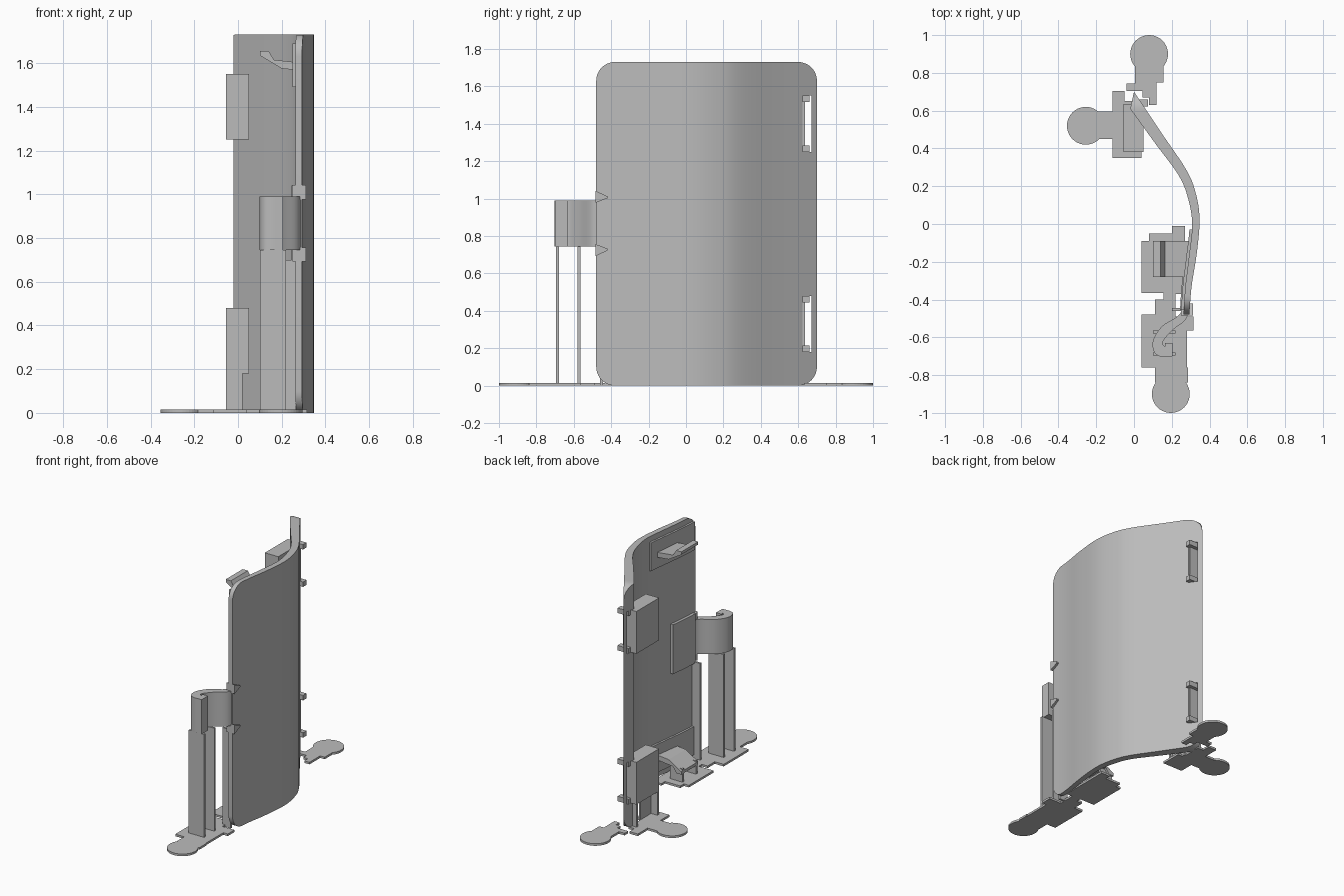
import bpy, bmesh, math
from mathutils import Vector

if "Cube" in bpy.data.objects:
    bpy.data.objects.remove(bpy.data.objects["Cube"])

grey = bpy.data.materials.new("plain_grey")
grey.diffuse_color = (0.5, 0.5, 0.5, 1)
grey.use_nodes = True
grey.node_tree.nodes["Principled BSDF"].inputs["Base Color"].default_value = grey.diffuse_color


def prism(name, pts, lo, hi, axis="z"):
    """Extrude a closed 2D outline along an axis (z: xy, y: xz, x: yz)."""
    place = {"z": lambda a, b, t: (a, b, t),
             "y": lambda a, b, t: (a, t, b),
             "x": lambda a, b, t: (t, a, b)}[axis]
    bm = bmesh.new()
    face = bm.faces.new([bm.verts.new(place(a, b, lo)) for a, b in pts])
    res = bmesh.ops.extrude_face_region(bm, geom=[face])
    shift = Vector(place(0, 0, hi - lo))
    bmesh.ops.translate(bm, vec=shift,
                        verts=[g for g in res["geom"] if isinstance(g, bmesh.types.BMVert)])
    bmesh.ops.recalc_face_normals(bm, faces=bm.faces[:])
    me = bpy.data.meshes.new(name)
    bm.to_mesh(me)
    bm.free()
    me.materials.append(grey)
    ob = bpy.data.objects.new(name, me)
    bpy.context.collection.objects.link(ob)
    return ob


def box(name, x0, x1, y0, y1, z0, z1):
    return prism(name, [(x0, y0), (x1, y0), (x1, y1), (x0, y1)], z0, z1)


def boolean(ob, cutter, op):
    """Apply a boolean and discard the cutter."""
    mod = ob.modifiers.new("cut", "BOOLEAN")
    mod.object, mod.operation, mod.solver = cutter, op, "EXACT"
    bpy.context.view_layer.objects.active = ob
    bpy.ops.object.modifier_apply(modifier=mod.name)
    bpy.data.objects.remove(cutter)


def smooth(ob, deg=30):
    bpy.ops.object.select_all(action="DESELECT")
    ob.select_set(True)
    bpy.context.view_layer.objects.active = ob
    bpy.ops.object.shade_smooth_by_angle(angle=math.radians(deg))


def spline(pts, n=6):
    """Catmull-Rom through the points."""
    p = [Vector(q) for q in pts]
    p = [2 * p[0] - p[1]] + p + [2 * p[-1] - p[-2]]
    out = []
    for i in range(1, len(p) - 2):
        a, b, c, d = p[i - 1:i + 3]
        for k in range(n):
            t = k / n
            out.append(0.5 * (2 * b + (c - a) * t + (2 * a - 5 * b + 4 * c - d) * t * t
                              + (3 * b - a - 3 * c + d) * t ** 3))
    return [tuple(v) for v in out + [p[-2]]]


def arc(cx, cy, r, a0, a1, n=10):
    return [(cx + r * math.cos(math.radians(a0 + (a1 - a0) * i / n)),
             cy + r * math.sin(math.radians(a0 + (a1 - a0) * i / n))) for i in range(n + 1)]


# Curved panel with rounded corners
outer = spline([(0, .70), (.14, .49), (.275, .29), (.325, .17), (.347, .03),
                (.333, -.15), (.305, -.33), (.293, -.48)])
inner = spline([(-.02, .61), (.11, .43), (.235, .26), (.285, .14), (.308, 0),
                (.29, -.18), (.272, -.33), (.262, -.48)])
panel = prism("panel", outer + inner[::-1], 0, 1.73)
R = 0.1
corners = (arc(.6, 1.63, R, 0, 90) + arc(-.38, 1.63, R, 90, 180)
           + arc(-.38, R, R, 180, 270) + arc(.6, R, R, 270, 360))
boolean(panel, prism("corner_cutter", corners, -1, 1, "x"), "INTERSECT")
for z in (0.18, 1.25):
    boolean(panel, box("slot_cutter", -.2, .3, .622, .672, z, z + .30), "DIFFERENCE")
smooth(panel)

# Back pads with small end hooks through the slots
for tag, z in (("lower", .18), ("upper", 1.25)):
    box(tag + "_pad", -.055, .05, .38, .635, z, z + .30)
    for end, h in (("bottom", z), ("top", z + .265)):
        box(f"{tag}_{end}_hook", -.01, .075, .622, .66, h, h + .035)


def inner_strip(name, y0, y1, z0, z1, t=.014):
    """Thin plate that follows the inner face of the panel."""
    side = [p for p in inner if y0 <= p[1] <= y1]
    return prism(name, [(x + .012, y) for x, y in side]
                 + [(x - t, y) for x, y in side[::-1]], z0, z1)


# Retainer plates and hooks on the inner face, mirrored top and bottom
hook = [(.10, 1.655), (.14, 1.655), (.165, 1.615), (.30, 1.60), (.30, 1.565),
        (.20, 1.575), (.10, 1.635)]
inner_strip("upper_retainer_plate", -.47, -.02, 1.49, 1.69)
inner_strip("lower_retainer_plate", -.47, -.02, .04, .24)
prism("upper_retainer_hook", hook, -.28, -.09, "y")
prism("lower_retainer_hook", [(x, 1.73 - z) for x, z in hook], -.28, -.09, "y")

# Front clip: mounting plate, curled spring and flared tips
inner_strip("clip_plate", -.47, -.21, .69, 1.04, .02)
curl_out = spline([(.262, -.43), (.235, -.485), (.15, -.54), (.103, -.61), (.103, -.67),
                   (.135, -.70), (.205, -.70)], 5)
curl_in = spline([(.295, -.45), (.27, -.51), (.20, -.565), (.155, -.62), (.155, -.64),
                  (.17, -.65), (.205, -.65)], 5)
smooth(prism("clip_curl", curl_out + curl_in[::-1], .745, .99), 40)
box("clip_tip", .165, .205, -.70, -.63, .745, .99)
for tag, s in (("upper", 1), ("lower", -1)):
    c = .867
    prism(tag + "_clip_flare", [(-.485, c + s * .11), (-.485, c + s * .175),
                                (-.42, c + s * .145), (-.42, c + s * .135)],
          .25, .312, "x")

# Support walls under the clip
box("clip_support_front", .10, .22, -.695, -.68, 0, .745)
box("clip_support_middle", .10, .22, -.58, -.565, 0, .745)
box("clip_support_back", .20, .265, -.46, -.445, 0, .70)
# Support walls under the lower hook and lower pad
box("hook_support_front", .10, .20, -.27, -.255, 0, .11)
box("hook_support_back", .10, .20, -.12, -.105, 0, .11)
box("pad_support_front", -.055, .02, .38, .40, 0, .18)
box("pad_support_spine", -.006, .006, .40, .52, 0, .18)
box("pad_support_back", -.05, .0, .61, .625, 0, .18)

# Base brim: round ears and stepped plates
T = .015
for name, x, y in (("front_ear", .195, -.90), ("back_ear", .08, .90), ("side_ear", -.255, .52)):
    prism(name, arc(x, y, .1, 0, 351, 39), 0, T)
front = [(.11, -.84), (.285, -.84), (.285, -.76), (.28, -.76), (.28, -.565), (.315, -.565),
         (.315, -.49), (.22, -.49), (.22, -.37), (.27, -.37), (.27, -.01), (.20, -.01),
         (.20, -.05), (.08, -.05), (.08, -.09), (.04, -.09), (.04, -.365), (.155, -.365),
         (.155, -.40), (.11, -.40), (.11, -.48), (.04, -.48), (.04, -.76), (.11, -.76)]
prism("front_brim", front, 0, T)
back = [(.005, .84), (.155, .84), (.155, .75), (.12, .75), (.12, .63), (.08, .63),
        (.08, .67), (.045, .67), (.045, .705), (-.04, .705), (-.04, .745), (.005, .745)]
prism("back_brim", back, 0, T)
side = [(-.20, .45), (-.115, .45), (-.115, .35), (.04, .35), (.04, .50), (-.005, .50),
        (-.005, .65), (-.05, .65), (-.05, .705), (-.115, .705), (-.115, .595), (-.20, .595)]
prism("side_brim", side, 0, T)
